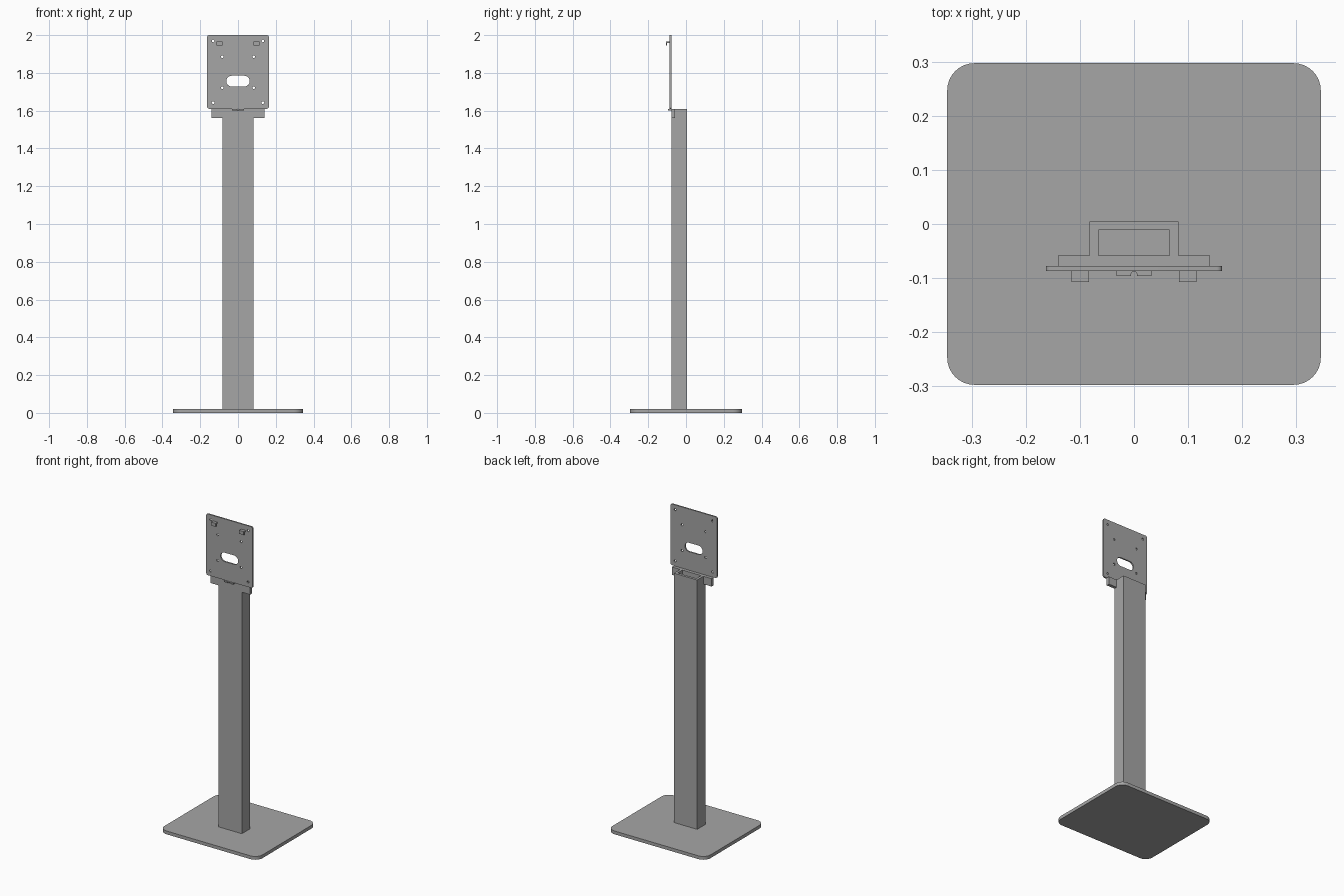
import bpy, bmesh, math

if "Cube" in bpy.data.objects:
    bpy.data.objects.remove(bpy.data.objects["Cube"])

grey = bpy.data.materials.new("grey_metal")
grey.diffuse_color = (0.38, 0.38, 0.38, 1)
grey.use_nodes = True
grey.node_tree.nodes["Principled BSDF"].inputs["Base Color"].default_value = grey.diffuse_color

AXES = {
    "z": lambda u, v, w: (u, v, w),   # outline in x, y
    "y": lambda u, v, w: (u, w, v),   # outline in x, z
    "x": lambda u, v, w: (w, u, v),   # outline in y, z
}


def rect(u0, u1, v0, v1):
    return [(u0, v0), (u1, v0), (u1, v1), (u0, v1)]


def rounded(u0, u1, v0, v1, r, n=8):
    """Rectangle outline with arcs at the corners."""
    pts = []
    for i, (cu, cv) in enumerate([(u1 - r, v1 - r), (u0 + r, v1 - r),
                                  (u0 + r, v0 + r), (u1 - r, v0 + r)]):
        for k in range(n + 1):
            a = math.pi / 2 * (i + k / n)
            pts.append((cu + r * math.cos(a), cv + r * math.sin(a)))
    return pts


def circle(u, v, r, n=16):
    return [(u + r * math.cos(2 * math.pi * k / n),
             v + r * math.sin(2 * math.pi * k / n)) for k in range(n)]


def prism(name, loops, w0, w1, axis="z"):
    """Extrude an outline (with optional hole loops) from w0 to w1."""
    curve = bpy.data.curves.new(name + "_outline", "CURVE")
    curve.dimensions = "2D"
    curve.fill_mode = "BOTH"
    curve.extrude = (w1 - w0) / 2
    for loop in loops:
        s = curve.splines.new("POLY")
        s.points.add(len(loop) - 1)
        for p, (u, v) in zip(s.points, loop):
            p.co = (u, v, 0, 1)
        s.use_cyclic_u = True
    tmp = bpy.data.objects.new(name + "_outline", curve)
    bpy.context.collection.objects.link(tmp)
    deps = bpy.context.evaluated_depsgraph_get()
    mesh = bpy.data.meshes.new_from_object(tmp.evaluated_get(deps))
    bpy.data.objects.remove(tmp)
    bpy.data.curves.remove(curve)

    bm = bmesh.new()
    bm.from_mesh(mesh)
    bmesh.ops.remove_doubles(bm, verts=bm.verts, dist=1e-5)
    for v in bm.verts:
        v.co = AXES[axis](v.co.x, v.co.y, v.co.z + (w0 + w1) / 2)
    bmesh.ops.recalc_face_normals(bm, faces=bm.faces)
    bm.to_mesh(mesh)
    bm.free()
    mesh.materials.clear()
    mesh.materials.append(grey)
    mesh.name = name
    obj = bpy.data.objects.new(name, mesh)
    bpy.context.collection.objects.link(obj)
    bpy.ops.object.select_all(action="DESELECT")
    obj.select_set(True)
    bpy.context.view_layer.objects.active = obj
    bpy.ops.object.shade_smooth_by_angle(angle=math.radians(30))
    return obj


# Floor plate with rounded corners
prism("base_plate", [rounded(-0.345, 0.345, -0.297, 0.297, 0.05)], 0, 0.021)

# Hollow rectangular column
prism("column", [rect(-0.082, 0.082, -0.078, 0.005),
                 rect(-0.066, 0.066, -0.058, -0.011)], 0.021, 1.61)

# Mounting plate with slot and screw holes
holes = [rounded(-0.062, 0.062, 1.728, 1.785, 0.0284)]
for s in (-1, 1):
    holes += [circle(s * 0.083, z, 0.007) for z in (1.722, 1.886)]
    holes += [circle(s * 0.132, z, 0.007) for z in (1.642, 1.969)]
prism("mounting_plate", [rounded(-0.163, 0.163, 1.61, 2.0, 0.01)] + holes,
      -0.087, -0.078, "y")

# Bracket ears beside the column top, and hooks on the plate front
hook = [(-0.087, 1.966), (-0.107, 1.966), (-0.107, 1.944),
        (-0.100, 1.944), (-0.100, 1.958), (-0.087, 1.958)]
for s, side in ((-1, "left"), (1, "right")):
    a, b = sorted((s * 0.082, s * 0.14))
    prism("bracket_ear_" + side, [rect(a, b, -0.078, -0.058)], 1.56, 1.61)
    a, b = sorted((s * 0.083, s * 0.115))
    prism("hook_" + side, [hook], a, b, "x")

# Small notched tab under the plate
notch = [(0.006 * math.cos(math.pi * k / 8), -0.094 + 0.006 * math.sin(math.pi * k / 8))
         for k in range(9)]
tab = [(-0.032, -0.096), (-0.032, -0.078), (0.032, -0.078), (0.032, -0.096),
       (0.006, -0.096)] + notch + [(-0.006, -0.096)]
prism("notched_tab", [tab], 1.602, 1.61)
